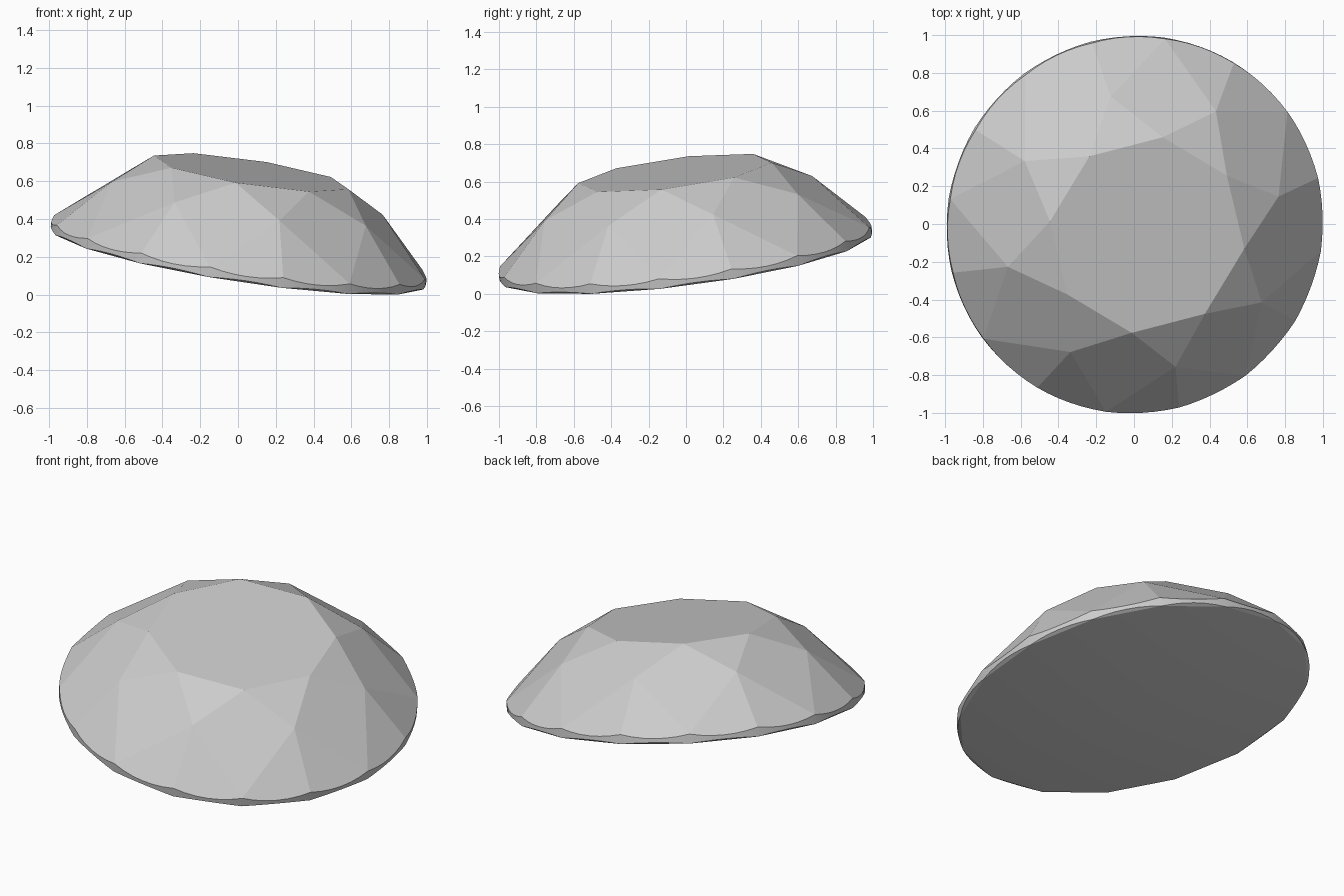
import bpy, bmesh, math
from mathutils import Vector, Matrix

cube = bpy.data.objects.get("Cube")
if cube:
    bpy.data.objects.remove(cube, do_unlink=True)

SIDES = 8
POINTS = 2 * SIDES          # rim points
ARC = 6                     # steps along the rim between two points
STEP = math.tau / POINTS
START = math.radians(-8.5)
R_RIM, R_TIP, R_TABLE = 1.005, 0.745, 0.527
H_TABLE, H_TIP, H_RIM, H_CULET = 0.459, 0.32, 0.055, -0.115
RISE = 0.012                # lift of the lower rim between points

grey = bpy.data.materials.new("stone_grey")
grey.use_nodes = True
colour = (0.6, 0.6, 0.6, 1)
grey.diffuse_color = colour
grey.node_tree.nodes["Principled BSDF"].inputs["Base Color"].default_value = colour

bm = bmesh.new()


def polar(r, k, h):
    a = START + k * STEP
    return bm.verts.new((r * math.cos(a), r * math.sin(a), h))


# Crown corners
table = [polar(R_TABLE, 2 * i, H_TABLE) for i in range(SIDES)]
tips = [polar(R_TIP, 2 * i + 1, H_TIP) for i in range(SIDES)]

# Scalloped rim: the half facets cut lower on the round wall between points
upper, lower = [], []
chord = R_RIM * math.cos(STEP / 2)
reach = chord - R_TIP * math.cos(STEP / 2)
slope = (H_TIP - H_RIM) / reach
for j in range(POINTS * ARC):
    k = j / ARC
    off = (k % 1 - 0.5) * STEP
    bulge = R_RIM * math.cos(off) - chord
    upper.append(polar(R_RIM, k, H_RIM - slope * bulge))
    lower.append(polar(R_RIM, k, RISE * bulge / (R_RIM - chord)))
culet = polar(0, 0, H_CULET)


def arc(ring, k):
    return [ring[(k * ARC + i) % len(ring)] for i in range(ARC + 1)]


# Table, star facets, kite facets and half facets
bm.faces.new(table)
for i in range(SIDES):
    n = (i + 1) % SIDES
    bm.faces.new((table[i], tips[i], table[n]))
    bm.faces.new((table[i], tips[i - 1], upper[2 * i * ARC], tips[i]))
    bm.faces.new([tips[i]] + arc(upper, 2 * i))
    bm.faces.new([tips[i]] + arc(upper, 2 * i + 1))

# Round girdle wall
total = len(upper)
for j in range(total):
    n = (j + 1) % total
    f = bm.faces.new((lower[j], lower[n], upper[n], upper[j]))
    f.smooth = True

# Shallow underside with small rim slivers
for k in range(POINTS):
    edge = arc(lower, k)
    bm.faces.new(edge[::-1])
    f = bm.faces.new((culet, edge[-1], edge[0]))
    f.smooth = True

bmesh.ops.recalc_face_normals(bm, faces=bm.faces)
for e in bm.edges:
    if len(e.link_faces) == 2 and not all(f.smooth for f in e.link_faces):
        e.smooth = False

# Lean the stone and rest it on the ground
axis = Vector((0.155, -0.13, 1)).normalized()
lean = Vector((0, 0, 1)).rotation_difference(axis).to_matrix().to_4x4()
bmesh.ops.transform(bm, matrix=lean, verts=bm.verts)
floor = min(v.co.z for v in bm.verts)
bmesh.ops.transform(bm, matrix=Matrix.Translation((0, 0, -floor)), verts=bm.verts)

mesh = bpy.data.meshes.new("cut_stone")
bm.to_mesh(mesh)
bm.free()
mesh.materials.append(grey)
stone = bpy.data.objects.new("cut_stone", mesh)
bpy.context.collection.objects.link(stone)
